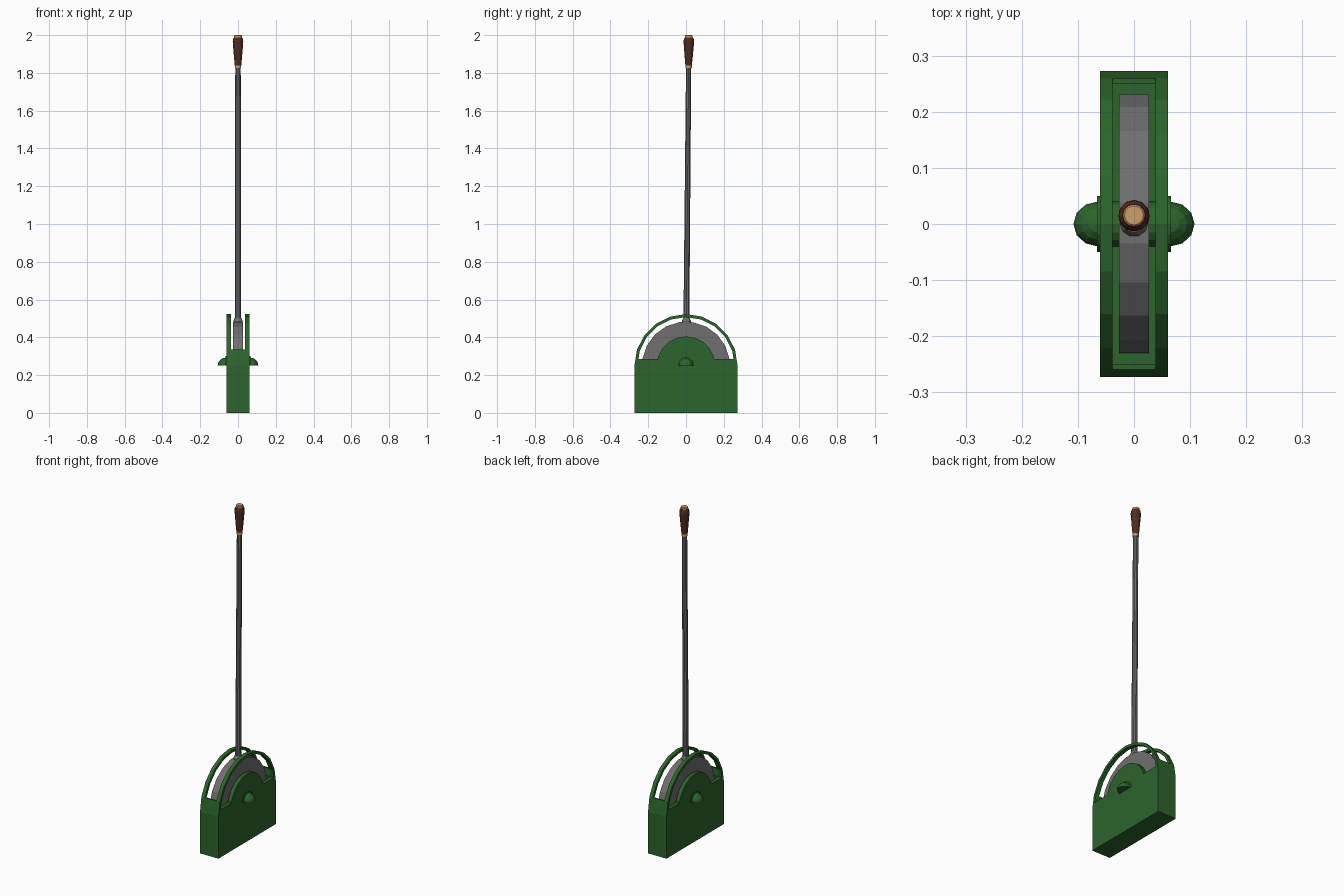
import bpy, bmesh, math
from mathutils import Matrix, Vector

if "Cube" in bpy.data.objects:
    bpy.data.objects.remove(bpy.data.objects["Cube"])

PIVOT = 0.25   # height of the axle
TILT = Matrix.Translation((0, 0, PIVOT)) @ Matrix.Rotation(-math.radians(0.5), 4, 'X')


def material(name, rgb):
    m = bpy.data.materials.new(name)
    m.diffuse_color = (*rgb, 1)
    m.use_nodes = True
    m.node_tree.nodes["Principled BSDF"].inputs["Base Color"].default_value = m.diffuse_color
    return m


green = material("green_paint", (0.025, 0.13, 0.025))
steel = material("steel", (0.16, 0.16, 0.16))
brown = material("dark_wood", (0.085, 0.025, 0.015))
brass = material("brass", (0.6, 0.34, 0.14))


def finish(name, bm, mat=None):
    bmesh.ops.recalc_face_normals(bm, faces=bm.faces)
    me = bpy.data.meshes.new(name)
    bm.to_mesh(me)
    bm.free()
    ob = bpy.data.objects.new(name, me)
    bpy.context.collection.objects.link(ob)
    if mat:
        me.materials.append(mat)
    return ob


def extrude_x(name, profile, x0, x1, mat=None, matrix=None):
    """Extrude a (y, z) outline from x0 to x1."""
    bm = bmesh.new()
    f = bm.faces.new([bm.verts.new((x0, y, z)) for y, z in profile])
    r = bmesh.ops.extrude_face_region(bm, geom=[f])
    vs = [v for v in r["geom"] if isinstance(v, bmesh.types.BMVert)]
    bmesh.ops.translate(bm, verts=vs, vec=(x1 - x0, 0, 0))
    if matrix:
        bm.transform(matrix)
    return finish(name, bm, mat)


def arc(r, a0=0, a1=180, n=10, z=PIVOT):
    return [(r * math.cos(math.radians(a0 + (a1 - a0) * i / n)),
             z + r * math.sin(math.radians(a0 + (a1 - a0) * i / n))) for i in range(n + 1)]


def lathe(name, rings, mat, n=10):
    """Turn (radius, z) rings around the tilted lever axis."""
    bm = bmesh.new()
    loops = [[bm.verts.new((r * math.cos(2 * math.pi * i / n), r * math.sin(2 * math.pi * i / n), z - PIVOT))
              for i in range(n)] for r, z in rings]
    for a, b in zip(loops, loops[1:]):
        for i in range(n):
            bm.faces.new((a[i], a[(i + 1) % n], b[(i + 1) % n], b[i]))
    bm.faces.new(loops[0])
    bm.faces.new(loops[-1])
    bm.transform(TILT)
    return finish(name, bm, mat)


def cut(ob, cutter):
    cutter.hide_render = True
    mod = ob.modifiers.new("cut", 'BOOLEAN')
    mod.operation = 'DIFFERENCE'
    mod.solver = 'EXACT'
    mod.object = cutter
    bpy.context.view_layer.objects.active = ob
    bpy.ops.object.modifier_apply(modifier=mod.name)
    bpy.data.objects.remove(cutter)


# Housing: box with an arched top, slotted lengthwise, arched windows in the sides
R = 0.273
housing = extrude_x("housing", [(-R, 0), (R, 0)] + arc(R), -0.061, 0.061, green)
step = PIVOT + R * math.sin(math.radians(18))
cut(housing, extrude_x("slot_cutter", [(-0.25, PIVOT), (0.25, PIVOT), (0.25, step), (0.4, step),
                                       (0.4, 0.7), (-0.4, 0.7), (-0.4, step), (-0.25, step)], -0.038, 0.038))
sill, r_in, r_dome = 0.286, 0.257, 0.155
window = ([(0.2515, sill)] + arc(r_in, 18, 162, 8) + [(-0.2515, sill), (-0.149, sill)]
          + arc(r_dome, 162, 18, 8) + [(0.149, sill)])
cut(housing, extrude_x("window_cutter", window, -0.1, 0.1))

# Quadrant wheel inside the slot
wheel = [(0.231, 0.0)] + arc(0.233, 9, 171, 9, 0) + [(-0.231, 0.0)]
extrude_x("quadrant_wheel", wheel, -0.027, 0.027, steel, TILT)

# Axle
extrude_x("axle", arc(0.04, n=8), -0.06, 0.06, green)

# Axle flanges and half-dome caps on both sides
for side, s in (("left", -1), ("right", 1)):
    extrude_x(side + "_axle_flange", arc(0.05, n=8), s * 0.06, s * 0.066, green)
    bm = bmesh.new()
    bmesh.ops.create_uvsphere(bm, u_segments=12, v_segments=8, radius=1)
    for co, no in (((0, 0, 0), (0, 0, -1)), ((0, 0, 0), (-1, 0, 0))):
        bmesh.ops.bisect_plane(bm, geom=bm.verts[:] + bm.edges[:] + bm.faces[:], dist=1e-5,
                               plane_co=Vector(co), plane_no=Vector(no), clear_outer=True)
        bmesh.ops.holes_fill(bm, edges=[e for e in bm.edges if e.is_boundary])
    bm.transform(Matrix.Translation((s * 0.064, 0, PIVOT)) @ Matrix.Diagonal((s * 0.044, 0.04, 0.043, 1)))
    finish(side + "_axle_cap", bm, green)

# Lever rod with collar, then ferrule, grip and end cap
lathe("lever_collar", [(0.025, 0.47), (0.025, 0.487), (0.018, 0.503)], steel)
lathe("lever_rod", [(0.0165, 0.47), (0.0145, 1.83)], steel)
lathe("ferrule", [(0.017, 1.825), (0.017, 1.838)], brass, 12)
lathe("grip", [(0.017, 1.838), (0.021, 1.88), (0.028, 1.965), (0.026, 1.98), (0.021, 1.988)], brown, 12)
lathe("end_cap", [(0.02, 1.985), (0.02, 1.997), (0.017, 2.0)], brass, 12)
